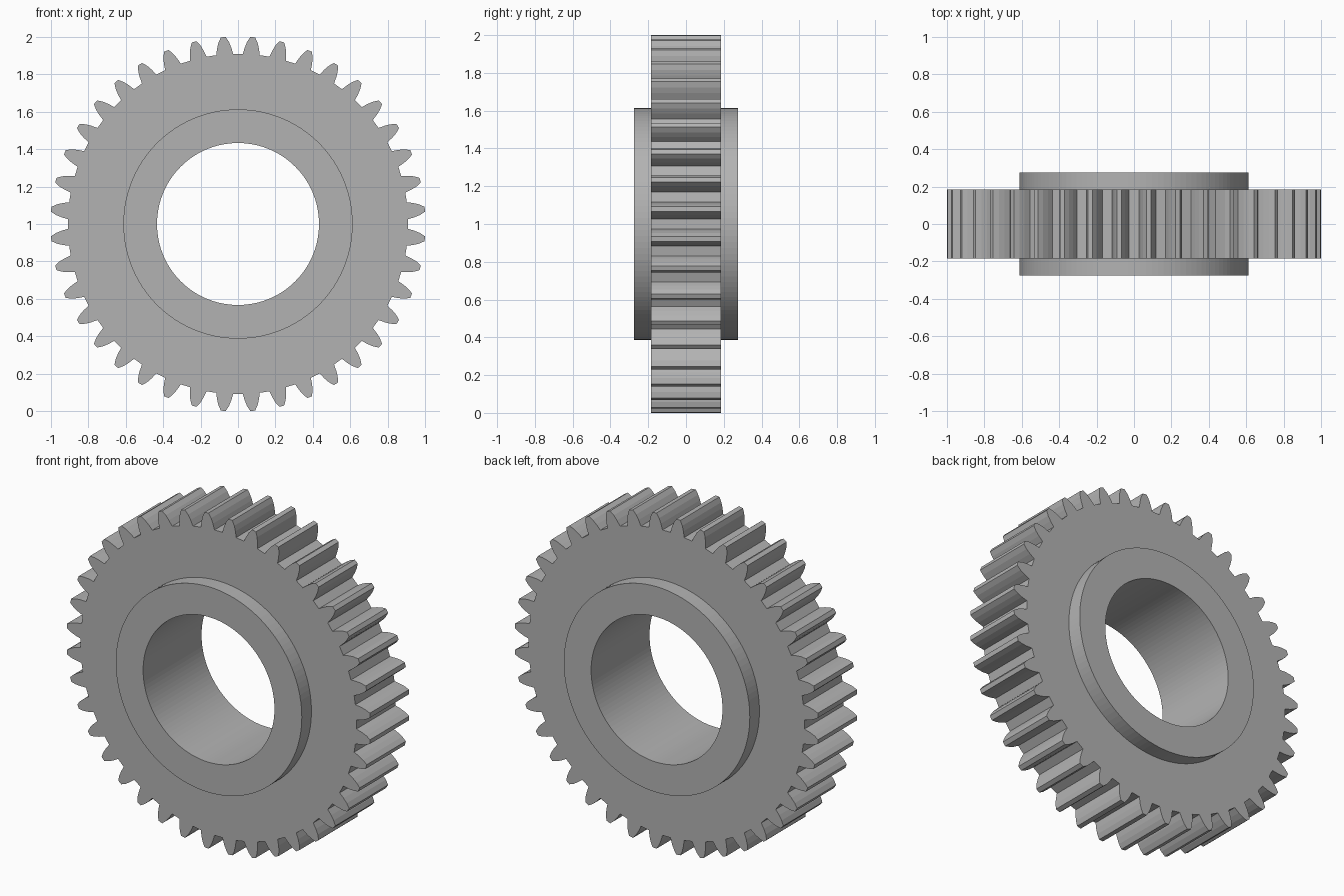
import bpy
import bmesh
from math import sin, cos, radians

cube = bpy.data.objects.get("Cube")
if cube:
    bpy.data.objects.remove(cube, do_unlink=True)

TEETH = 40
PITCH = 360 / TEETH
ARCS = 3                      # circle segments per tooth
HUB_R, BORE_R = 0.613, 0.433
GEAR_Y, HUB_Y = 0.184, 0.275
# half tooth: radius, half-angle in degrees, root to tip
HALF = [(0.91, 2.85), (0.945, 2.3), (0.975, 1.65), (1.002, 0.75)]
TOOTH = [(r, -a) for r, a in HALF] + [(r, a) for r, a in reversed(HALF)]

steel = bpy.data.materials.new("steel grey")
steel.use_nodes = True
GREY = (0.45, 0.45, 0.45, 1)
steel.diffuse_color = GREY
steel.node_tree.nodes["Principled BSDF"].inputs["Base Color"].default_value = GREY

bm = bmesh.new()


def ring(points, y):
    return [bm.verts.new((r * cos(radians(a)), y, 1 + r * sin(radians(a))))
            for r, a in points]


def circle(radius):
    n = TEETH * ARCS
    return [(radius, i * 360 / n) for i in range(n)]


def bridge(a, b):
    n = len(a)
    for i in range(n):
        j = (i + 1) % n
        bm.faces.new((a[i], a[j], b[j], b[i]))


outline = [(r, a + PITCH * (t + 0.5)) for t in range(TEETH) for r, a in TOOTH]

# Each side: toothed web, raised hub shoulder and hub end face
rims, bores = [], []
for side in (-1, 1):
    rim = ring(outline, side * GEAR_Y)
    foot = ring(circle(HUB_R), side * GEAR_Y)
    lip = ring(circle(HUB_R), side * HUB_Y)
    bore = ring(circle(BORE_R), side * HUB_Y)
    bridge(foot, lip)
    bridge(lip, bore)
    k = len(TOOTH)
    for t in range(TEETH):
        inner = [foot[(t * ARCS + i) % len(foot)] for i in range(ARCS + 1)]
        outer = rim[t * k:(t + 1) * k]
        bm.faces.new(outer + inner[::-1])
        # Web under the root between neighbouring teeth
        bm.faces.new((outer[-1], rim[(t + 1) * k % len(rim)], inner[-1]))
    rims.append(rim)
    bores.append(bore)

# Tooth flanks and bore wall
bridge(*rims)
bridge(*bores)
bmesh.ops.recalc_face_normals(bm, faces=bm.faces)

mesh = bpy.data.meshes.new("spur_gear")
bm.to_mesh(mesh)
bm.free()
mesh.materials.append(steel)
gear = bpy.data.objects.new("spur_gear", mesh)
bpy.context.collection.objects.link(gear)
